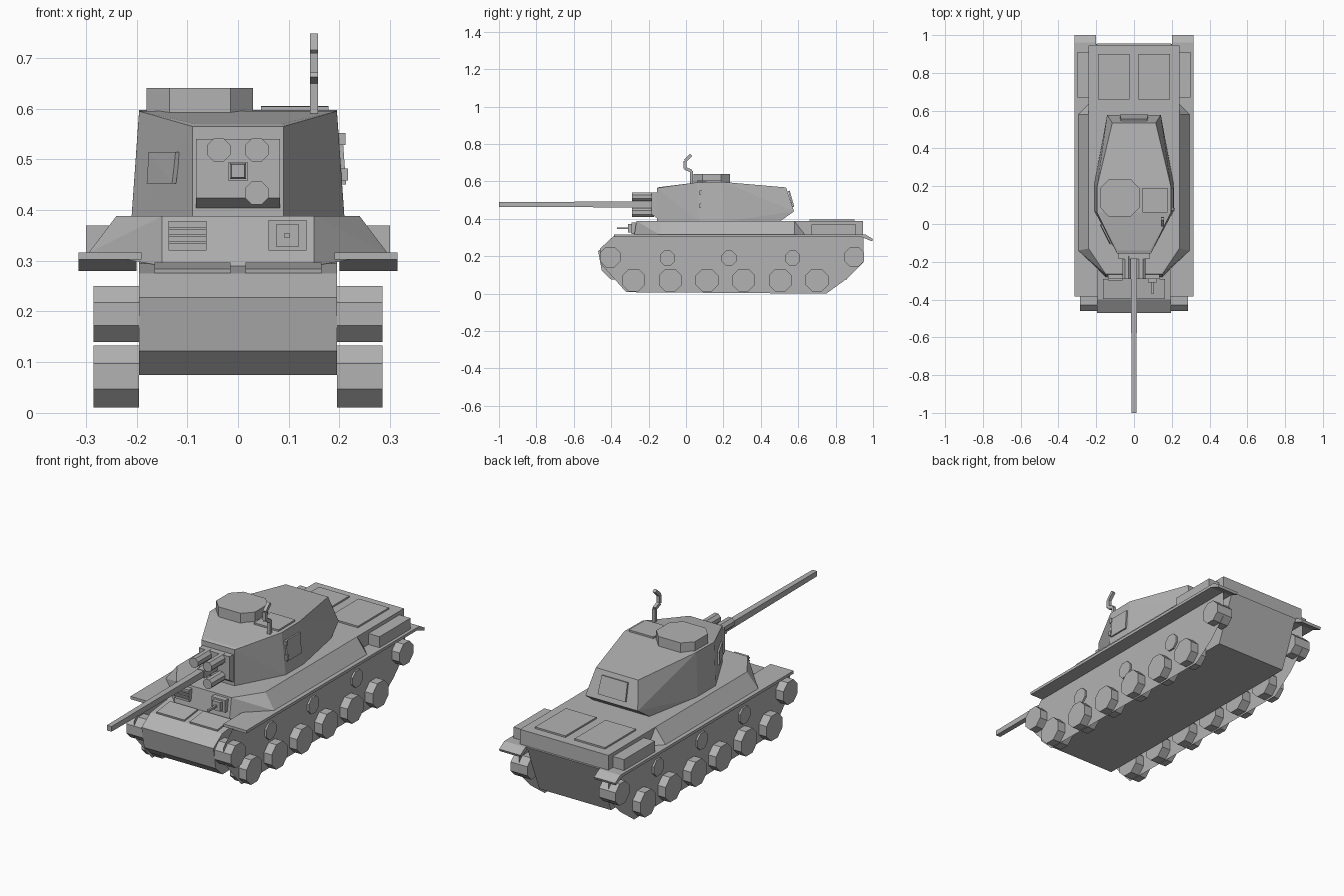
import bpy, bmesh, math
from mathutils import Vector

grey = bpy.data.materials.new("hull_grey")
grey.diffuse_color = (0.45, 0.45, 0.45, 1)


def finish(name, bm):
    me = bpy.data.meshes.new(name)
    bm.to_mesh(me)
    bm.free()
    me.materials.append(grey)
    ob = bpy.data.objects.new(name, me)
    bpy.context.collection.objects.link(ob)
    return ob


def solid(name, pts):
    """Convex faceted block around the given points."""
    bm = bmesh.new()
    for p in pts:
        bm.verts.new(p)
    bmesh.ops.convex_hull(bm, input=bm.verts[:])
    bmesh.ops.dissolve_limit(bm, angle_limit=0.02, verts=bm.verts[:], edges=bm.edges[:])
    bmesh.ops.recalc_face_normals(bm, faces=bm.faces[:])
    return finish(name, bm)


def box(name, x0, x1, y0, y1, z0, z1):
    return solid(name, [(x, y, z) for x in (x0, x1) for y in (y0, y1) for z in (z0, z1)])


def mirror(pts):
    return [(s * x, y, z) for x, y, z in pts for s in (1, -1)]


def extrude_x(name, x0, x1, prof):
    return solid(name, [(x, y, z) for y, z in prof for x in (x0, x1)])


def rod(name, a, b, r0, r1=None, n=8):
    """Faceted cylinder or cone from a to b, with a flat underneath."""
    a, b = Vector(a), Vector(b)
    d = (b - a).normalized()
    u = d.cross(Vector((0, 0, 1)))
    u = u.normalized() if u.length > 0.01 else Vector((1, 0, 0))
    v = d.cross(u)
    pts = []
    for c, r in ((a, r0), (b, r0 if r1 is None else r1)):
        for i in range(n):
            t = 2 * math.pi * (i + 0.5) / n
            pts.append(c + r / math.cos(math.pi / n) * (u * math.cos(t) + v * math.sin(t)))
    return solid(name, pts)


def plate(name, corners, t=0.008):
    """Thin panel lying on a quad, raised along its normal."""
    c = [Vector(p) for p in corners]
    n = (c[1] - c[0]).cross(c[2] - c[0]).normalized() * t
    return solid(name, c + [p + n for p in c])


# Lower hull
extrude_x("lower_hull", -0.195, 0.195,
          [(-0.45, 0.122), (-0.47, 0.228), (-0.40, 0.275), (-0.24, 0.295), (0.6, 0.315),
           (0.955, 0.315), (0.86, 0.075), (-0.40, 0.075)])

# Superstructure: sloped fighting compartment and engine deck
solid("superstructure", mirror([
    (0.15, -0.28, 0.29), (0.15, -0.265, 0.388), (0.295, -0.14, 0.315), (0.24, -0.13, 0.388),
    (0.295, 0.58, 0.315), (0.24, 0.58, 0.388), (0.24, 0.635, 0.315)]))
box("engine_deck", -0.24, 0.24, 0.55, 0.945, 0.31, 0.388)
for s in (-1, 1):
    x0, x1 = sorted((s * 0.025, s * 0.19))
    plate("engine_hatch", [(x0, 0.66, 0.388), (x1, 0.66, 0.388), (x1, 0.9, 0.388), (x0, 0.9, 0.388)])
    x0, x1 = sorted((s * 0.015, s * 0.165))
    plate("nose_hatch", [(x0, -0.395, 0.276), (x1, -0.395, 0.276), (x1, -0.29, 0.289), (x0, -0.29, 0.289)])

# Running gear and fenders, both sides
for s in (-1, 1):
    bm = bmesh.new()
    skirt = [(-0.46, 0.24), (-0.455, 0.16), (-0.32, 0.008), (0.75, 0), (0.86, 0.08),
             (0.95, 0.17), (0.95, 0.31), (-0.385, 0.31)]
    bm.faces.new([bm.verts.new((s * 0.243, y, z)) for y, z in skirt][::s])
    finish("side_plate", bm)
    wheels = [("road_wheel", -0.28 + 0.196 * i, 0.072, 0.061) for i in range(6)]
    wheels += [("drive_wheel", -0.405, 0.195, 0.055), ("idler_wheel", 0.9, 0.197, 0.053)]
    for name, y, z, r in wheels:
        rod(name, (s * 0.195, y, z), (s * 0.285, y, z), r)
    for y in (-0.1, 0.23, 0.57):
        rod("return_roller", (s * 0.19, y, 0.19), (s * 0.252, y, 0.19), 0.04)
    x0, x1 = sorted((s * 0.19, s * 0.315))
    box("fender", x0, x1, -0.385, 0.95, 0.302, 0.316)
    x0, x1 = sorted((s * 0.2, s * 0.315))
    extrude_x("fender_tail", x0, x1, [(0.94, 0.316), (0.94, 0.302), (0.995, 0.28), (1.0, 0.292), (0.96, 0.316)])
    x0, x1 = sorted((s * 0.235, s * 0.30))
    box("stowage_box", x0, x1, 0.67, 0.91, 0.31, 0.37)

# Hull front fittings
box("vision_plate", -0.137, -0.062, -0.292, -0.26, 0.32, 0.378)
for i in range(3):
    box("vision_slat", -0.137, -0.062, -0.3, -0.29, 0.334 + 0.014 * i, 0.339 + 0.014 * i)
box("hull_gun_plate", 0.06, 0.135, -0.292, -0.26, 0.32, 0.38)
box("hull_gun_mount", 0.075, 0.12, -0.31, -0.28, 0.328, 0.372)
rod("hull_gun", (0.097, -0.37, 0.35), (0.097, -0.3, 0.35), 0.005, n=4)

# Turret
solid("turret", mirror([
    (0.09, -0.155, 0.385), (0.09, -0.155, 0.565), (0.085, -0.14, 0.57),
    (0.21, 0.07, 0.385), (0.195, 0.06, 0.595), (0.21, 0.21, 0.385), (0.195, 0.20, 0.597),
    (0.155, 0.5, 0.385), (0.142, 0.578, 0.44), (0.115, 0.535, 0.568)]))
plate("rear_hatch", [(0.075, 0.57, 0.463), (-0.075, 0.57, 0.463), (-0.07, 0.546, 0.548), (0.07, 0.546, 0.548)], 0.009)
solid("side_door", [(x + dx, y, z) for x, z in ((0.204, 0.45), (0.197, 0.55))
                    for y in (0.08, 0.19) for dx in (-0.005, 0.009)])
for z in (0.47, 0.54):
    box("door_hinge", 0.195, 0.218 - 0.07 * (z - 0.45), 0.072, 0.085, z - 0.012, z + 0.012)
plate("turret_flap", [(-0.172, 0.0, 0.452), (-0.122, -0.1, 0.452), (-0.115, -0.105, 0.514), (-0.168, -0.003, 0.514)], 0.009)
solid("cupola", [(-0.075 + sx * a, 0.138 + sy * b, z) for z in (0.585, 0.641) for sx in (1, -1)
                 for sy in (1, -1) for a, b in ((0.105, 0.05), (0.06, 0.097))])
plate("roof_hatch", [(0.045, 0.06, 0.596), (0.178, 0.06, 0.596), (0.178, 0.19, 0.597), (0.045, 0.19, 0.597)])

# Periscope arm
arm = [(0.03, 0.59), (0.03, 0.655), (-0.005, 0.67), (-0.005, 0.71), (0.028, 0.742)]
for (y0, z0), (y1, z1) in zip(arm, arm[1:]):
    rod("periscope_arm", (0.15, y0, z0), (0.15, y1, z1), 0.008, n=4)

# Gun and mantlet
box("mantlet", -0.083, 0.083, -0.185, -0.14, 0.424, 0.54)
extrude_x("mantlet_lip", -0.083, 0.083, [(-0.185, 0.425), (-0.15, 0.425), (-0.15, 0.40)])
box("gun_sleeve", -0.019, 0.019, -0.29, -0.17, 0.457, 0.495)
rod("gun_barrel", (0, -1.0, 0.477), (0, -0.28, 0.477), 0.0125, 0.016, n=4)
for x, z in ((-0.038, 0.518), (0.037, 0.518), (0.037, 0.434)):
    rod("recoil_cylinder", (x, -0.29, z), (x, -0.17, z), 0.023)
